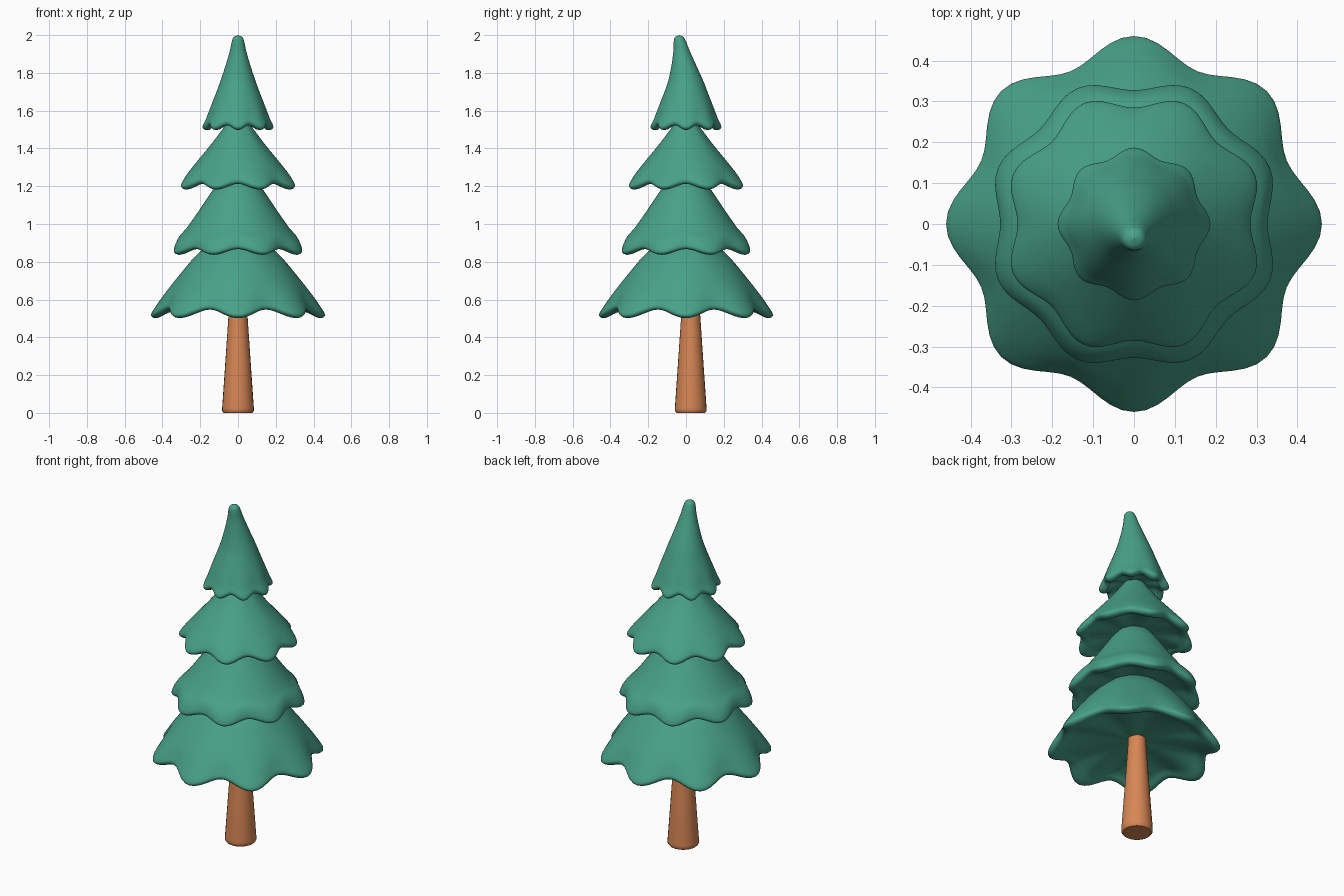
import bpy, bmesh, math
from mathutils import Vector

cube = bpy.data.objects.get("Cube")
if cube:
    bpy.data.objects.remove(cube)


def make_material(name, rgb):
    mat = bpy.data.materials.new(name)
    mat.use_nodes = True
    mat.diffuse_color = (*rgb, 1)
    mat.node_tree.nodes["Principled BSDF"].inputs["Base Color"].default_value = (*rgb, 1)
    return mat


green = make_material("needle green", (0.065, 0.36, 0.245))
bark = make_material("bark orange", (0.68, 0.24, 0.09))


def smooth_profile(points, steps):
    """Catmull-Rom curve through (radius, height, waviness) points."""
    p = [Vector(q) for q in points]
    p = [p[0]] + p + [p[-1]]
    out = []
    for a, b, c, d in zip(p, p[1:], p[2:], p[3:]):
        for i in range(steps):
            t = i / steps
            out.append(0.5 * (2 * b + (c - a) * t + (2 * a - 5 * b + 4 * c - d) * t**2
                              + (3 * b - a - 3 * c + d) * t**3))
    return out + [p[-1]]


def revolve(name, profile, mat, segments, inset=0, lift=0, phase=0, bend=None, angle=60):
    """Turn a profile around z; eight waves pull the valleys in and up."""
    bm = bmesh.new()
    rings = []
    for r, z, wave in profile:
        ring = []
        for i in range(segments):
            t = math.tau * i / segments
            valley = wave * (0.5 - 0.5 * math.cos(8 * (t - phase)))
            rad = max(r, 0) * (1 - inset * valley)
            y = rad * math.sin(t) + (bend(z) if bend else 0)
            ring.append(bm.verts.new((rad * math.cos(t), y, z + lift * valley)))
        rings.append(ring)
    for low, high in zip(rings, rings[1:]):
        for i in range(segments):
            j = (i + 1) % segments
            bm.faces.new((low[i], low[j], high[j], high[i]))
    bmesh.ops.remove_doubles(bm, verts=bm.verts, dist=0.0002)
    bmesh.ops.recalc_face_normals(bm, faces=bm.faces)
    mesh = bpy.data.meshes.new(name)
    bm.to_mesh(mesh)
    bm.free()
    mesh.materials.append(mat)
    obj = bpy.data.objects.new(name, mesh)
    bpy.context.collection.objects.link(obj)
    bpy.ops.object.select_all(action="DESELECT")
    obj.select_set(True)
    bpy.context.view_layer.objects.active = obj
    bpy.ops.object.shade_smooth_by_angle(angle=math.radians(angle))
    return obj


def branch_tier(name, outside, rim_r, rim_z, hollow, **options):
    """Skirt of branches: hollow underside, rounded rim, then the outer slope."""
    under = [(0, rim_z + hollow, 0), (rim_r * 0.4, rim_z + hollow * 0.9, 0.2),
             (rim_r * 0.75, rim_z + hollow * 0.5, 0.7)]
    rim = [(rim_r - 0.04, rim_z + 0.005, 1), (rim_r - 0.012, rim_z + 0.004, 1),
           (rim_r, rim_z + 0.022, 1)]
    revolve(name, smooth_profile(under + rim + outside, 5), green, 96, **options)


# Four tiers, from the ground up; alternate tiers are turned by half a wave
half = math.pi / 8
branch_tier("bottom_branches",
            [(0.435, 0.565, 0.9), (0.385, 0.635, 0.6), (0.31, 0.73, 0.35),
             (0.215, 0.84, 0.1), (0.1, 0.93, 0), (0, 0.96, 0)],
            0.46, 0.5, 0.075, inset=0.12, lift=0.045)
branch_tier("lower_middle_branches",
            [(0.335, 0.91, 0.8), (0.28, 0.97, 0.5), (0.2, 1.08, 0.25),
             (0.125, 1.19, 0.1), (0.06, 1.26, 0), (0, 1.28, 0)],
            0.36, 0.835, 0.06, inset=0.09, lift=0.03, phase=half)
branch_tier("upper_middle_branches",
            [(0.295, 1.24, 0.8), (0.235, 1.31, 0.5), (0.15, 1.41, 0.25),
             (0.075, 1.51, 0.1), (0.04, 1.56, 0), (0, 1.58, 0)],
            0.32, 1.18, 0.05, inset=0.11, lift=0.03, phase=half)
branch_tier("top_branches",
            [(0.168, 1.56, 0.7), (0.145, 1.62, 0.4), (0.11, 1.71, 0.2), (0.075, 1.81, 0),
             (0.045, 1.91, 0), (0.034, 1.96, 0), (0.024, 1.988, 0), (0, 2, 0)],
            0.187, 1.495, 0.04, inset=0.1, lift=0.025,
            bend=lambda z: -0.035 * min(1, max(0, (z - 1.74) / 0.24)) ** 1.3)

# Tapered trunk, set slightly back
trunk = revolve("trunk",
                [(0, 0, 0), (0.076, 0, 0), (0.084, 0.01, 0), (0.084, 0.025, 0),
                 (0.067, 0.27, 0), (0.05, 0.52, 0), (0.047, 0.6, 0), (0, 0.6, 0)],
                bark, 24, bend=lambda z: 0.025, angle=40)
